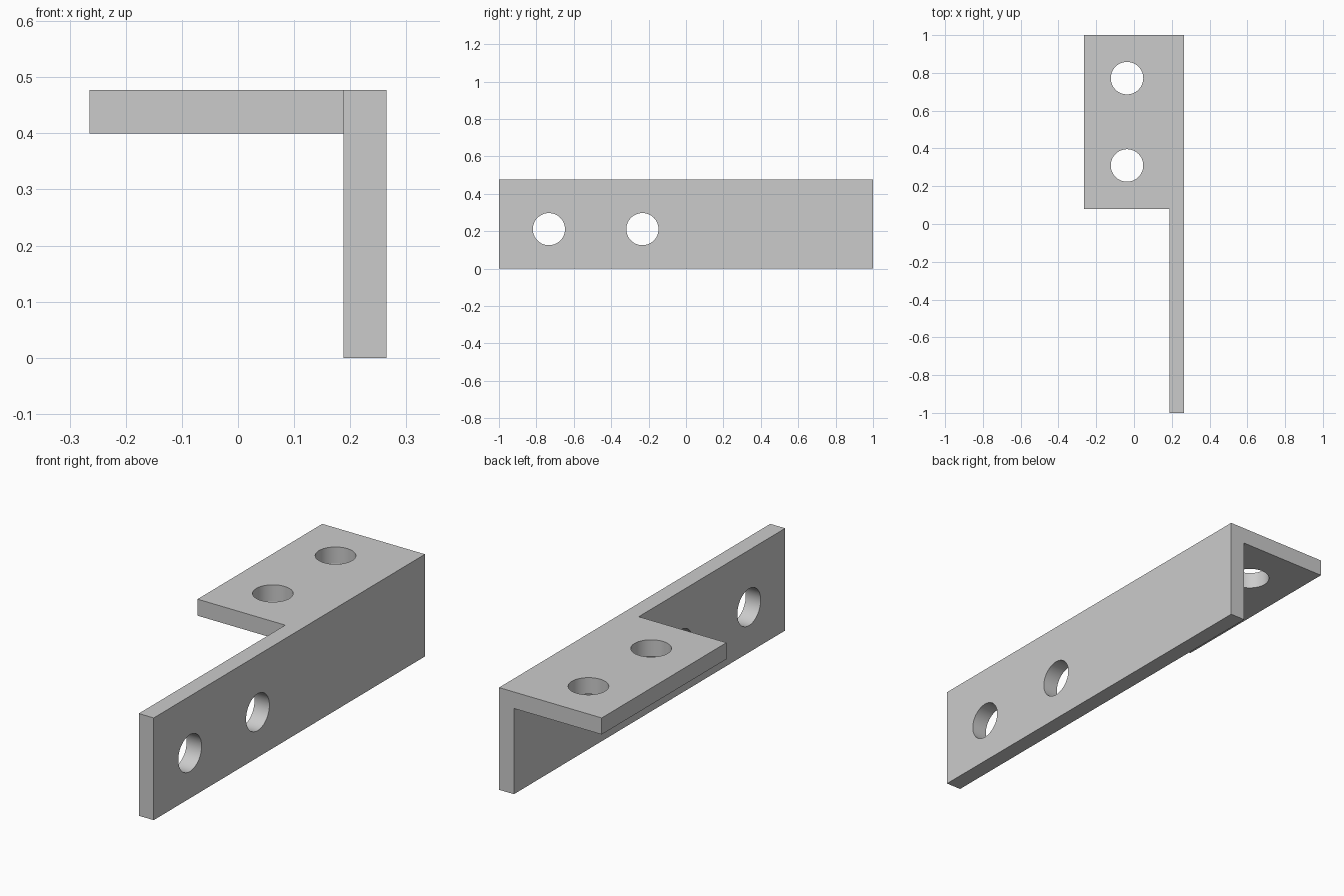
import bpy
import bmesh
from math import radians
from mathutils import Matrix, Vector

cube = bpy.data.objects.get("Cube")
if cube:
    bpy.data.objects.remove(cube, do_unlink=True)

HALF_W, HALF_L, HEIGHT, THICK = 0.265, 1.0, 0.477, 0.077
FLANGE_FRONT = 0.08
HOLE_R = 0.086
INNER_X = HALF_W - THICK

# Plain grey metal
metal = bpy.data.materials.new("grey_metal")
metal.use_nodes = True
GREY = (0.6, 0.6, 0.6, 1)
metal.diffuse_color = GREY
metal.node_tree.nodes["Principled BSDF"].inputs["Base Color"].default_value = GREY


def make_object(name, bm):
    bmesh.ops.recalc_face_normals(bm, faces=bm.faces)
    mesh = bpy.data.meshes.new(name)
    bm.to_mesh(mesh)
    bm.free()
    mesh.materials.append(metal)
    obj = bpy.data.objects.new(name, mesh)
    bpy.context.collection.objects.link(obj)
    return obj


def cut(target, bm):
    """Subtract a shape from the target and discard the cutter."""
    cutter = make_object("cutter", bm)
    cutter.hide_render = True
    mod = target.modifiers.new("cut", "BOOLEAN")
    mod.operation = "DIFFERENCE"
    mod.solver = "EXACT"
    mod.object = cutter
    bpy.context.view_layer.objects.active = target
    bpy.ops.object.modifier_apply(modifier=mod.name)
    bpy.data.objects.remove(cutter, do_unlink=True)


def drill(target, centre, rotation):
    bm = bmesh.new()
    bmesh.ops.create_cone(bm, cap_ends=True, segments=64, radius1=HOLE_R,
                          radius2=HOLE_R, depth=THICK * 3,
                          matrix=Matrix.Translation(centre) @ rotation)
    cut(target, bm)


# Bracket blank: L-shaped plan raised to full height
plan = [(INNER_X, -HALF_L), (HALF_W, -HALF_L), (HALF_W, HALF_L),
        (-HALF_W, HALF_L), (-HALF_W, FLANGE_FRONT), (INNER_X, FLANGE_FRONT)]
bm = bmesh.new()
base = bm.faces.new([bm.verts.new((x, y, 0)) for x, y in plan])
raised = bmesh.ops.extrude_face_region(bm, geom=[base], use_keep_orig=True)
bmesh.ops.translate(bm, vec=(0, 0, HEIGHT),
                    verts=[v for v in raised["geom"] if isinstance(v, bmesh.types.BMVert)])
bracket = make_object("angle_bracket", bm)

# Hollow out the space under the top flange
low = Vector((-1, -2, -1))
high = Vector((INNER_X, 2, HEIGHT - THICK))
bm = bmesh.new()
bmesh.ops.create_cube(bm, size=1, matrix=Matrix.Translation((low + high) / 2)
                      @ Matrix.Diagonal((*(high - low), 1)))
cut(bracket, bm)

# Two holes through the top flange
for y in (0.31, 0.772):
    drill(bracket, (-0.037, y, HEIGHT - THICK / 2), Matrix.Identity(4))

# Two holes through the upright plate
for y in (-0.733, -0.233):
    drill(bracket, (HALF_W - THICK / 2, y, 0.211), Matrix.Rotation(radians(90), 4, "Y"))

# Smooth hole walls, crisp plate edges
bpy.ops.object.select_all(action="DESELECT")
bracket.select_set(True)
bpy.context.view_layer.objects.active = bracket
bpy.ops.object.shade_smooth_by_angle(angle=radians(30))
